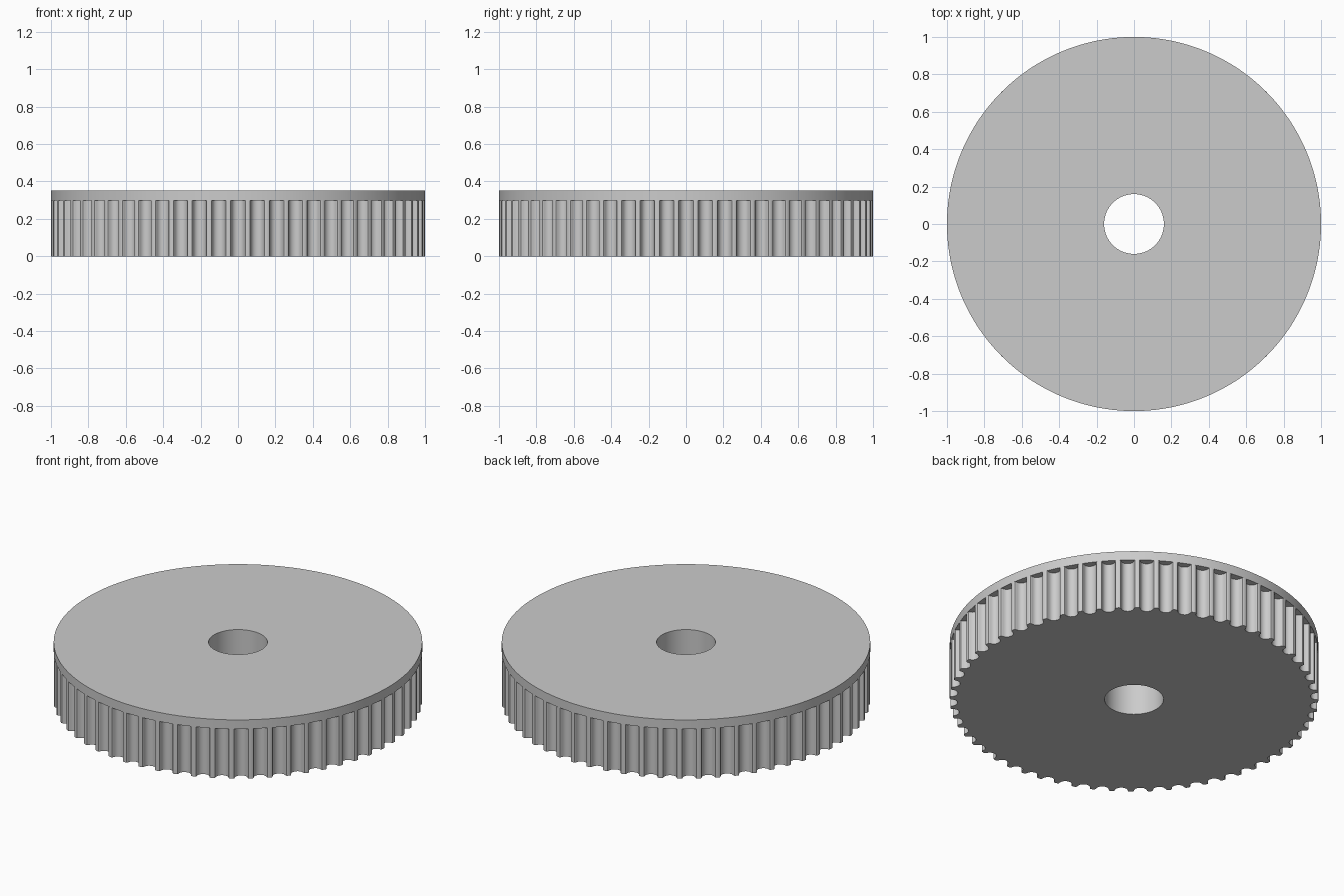
import bpy, bmesh
from math import radians, sin, cos, sqrt

if "Cube" in bpy.data.objects:
    bpy.data.objects.remove(bpy.data.objects["Cube"], do_unlink=True)

TEETH = 60
PITCH = radians(360 / TEETH)
BORE_RADIUS = 0.16
TOOTH_TOP = 0.298
TOTAL_HEIGHT = 0.352

grey = bpy.data.materials.new("light grey metal")
grey.use_nodes = True
COLOUR = (0.6, 0.6, 0.6, 1)
grey.diffuse_color = COLOUR
grey.node_tree.nodes["Principled BSDF"].inputs["Base Color"].default_value = COLOUR


def ring(name, sector, z0, z1):
    """Extruded ring with a bore; sector is one pitch of rim points along +x."""
    bm = bmesh.new()
    rim, bore = [], []
    for k in range(TEETH):
        c, s = cos(k * PITCH), sin(k * PITCH)
        rim.append([bm.verts.new((x * c - y * s, x * s + y * c, z0))
                    for x, y in sector])
        a = (k - 0.5) * PITCH
        bore.append(bm.verts.new((BORE_RADIUS * cos(a), BORE_RADIUS * sin(a), z0)))
    # One bottom face per pitch, sharing edges with its neighbours
    faces = []
    for k in range(TEETH):
        n = (k + 1) % TEETH
        faces.append(bm.faces.new([bore[k]] + rim[k] + [rim[n][0], bore[n]]))
    extruded = bmesh.ops.extrude_face_region(bm, geom=faces, use_keep_orig=True)
    top = [g for g in extruded["geom"] if isinstance(g, bmesh.types.BMVert)]
    bmesh.ops.translate(bm, verts=top, vec=(0, 0, z1 - z0))
    bmesh.ops.triangulate(bm, faces=[f for f in bm.faces if len(f.verts) > 4])
    bmesh.ops.recalc_face_normals(bm, faces=bm.faces)
    mesh = bpy.data.meshes.new(name)
    bm.to_mesh(mesh)
    bm.free()
    mesh.materials.append(grey)
    obj = bpy.data.objects.new(name, mesh)
    bpy.context.collection.objects.link(obj)
    bpy.ops.object.select_all(action="DESELECT")
    obj.select_set(True)
    bpy.context.view_layer.objects.active = obj
    bpy.ops.object.shade_smooth_by_angle(angle=radians(30))
    return obj


# Half of a rounded belt groove: (sideways offset, depth)
half = [(0.045, 0), (0.039, 0.002), (0.036, 0.0069), (0.0348, 0.0127),
        (0.0329, 0.0182), (0.0304, 0.0236), (0.0272, 0.0286),
        (0.0216, 0.0338), (0.015, 0.0375), (0.0077, 0.0398)]
mouth = sqrt(1 - half[0][0] ** 2)
groove = ([(mouth - d, -w) for w, d in half] + [(mouth - 0.0406, 0)]
          + [(mouth - d, w) for w, d in reversed(half)])

# Toothed body, each pitch starting at the middle of a land
land = (cos(PITCH / 2), -sin(PITCH / 2))
ring("toothed_body", [land] + groove, 0, TOOTH_TOP)

# Plain retaining flange on top
arc = [(cos(a), sin(a)) for a in ((i / 4 - 0.5) * PITCH for i in range(4))]
ring("top_flange", arc, TOOTH_TOP, TOTAL_HEIGHT)
